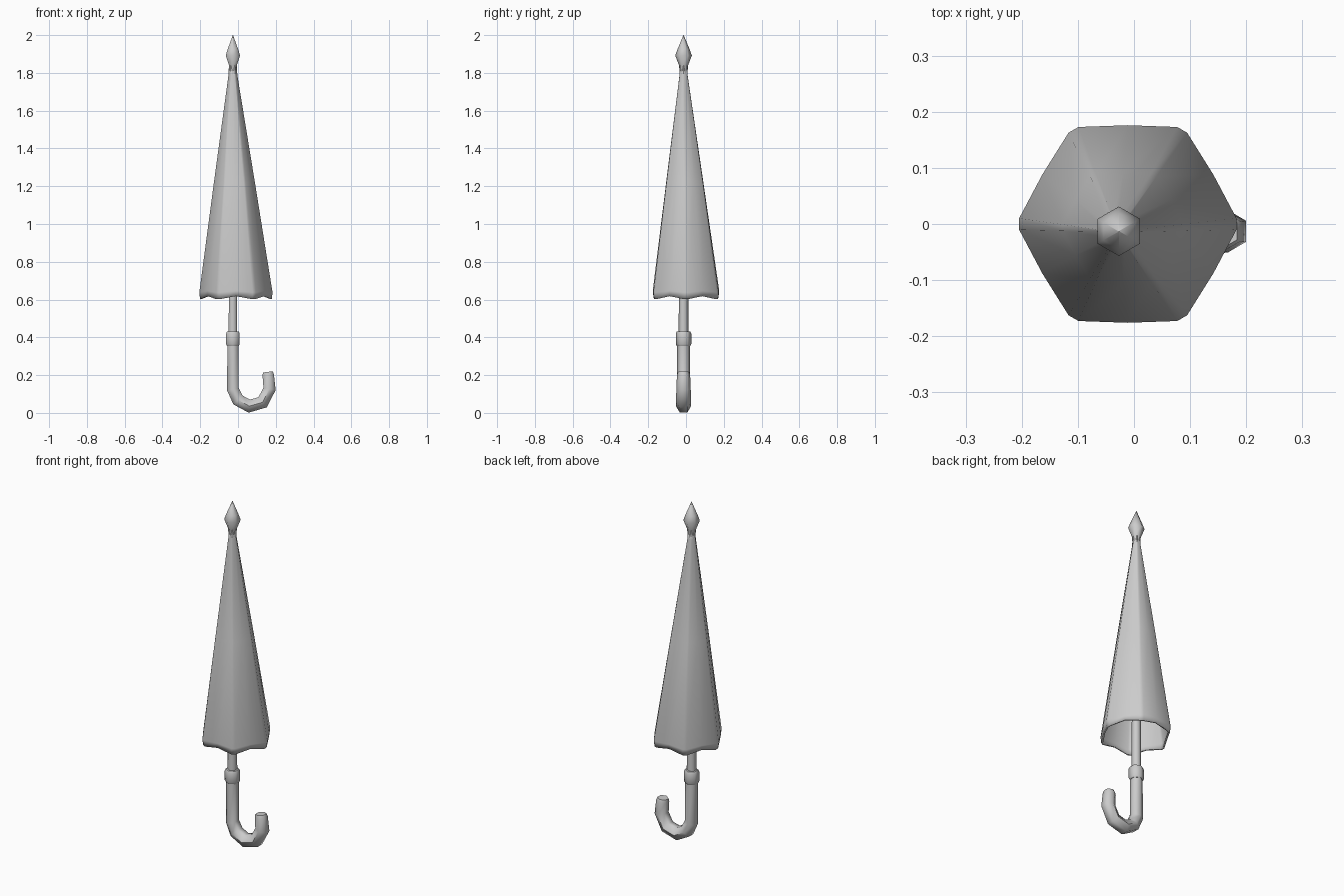
import bpy
import bmesh
from math import sin, cos, radians
from mathutils import Vector

if "Cube" in bpy.data.objects:
    bpy.data.objects.remove(bpy.data.objects["Cube"])

grey = bpy.data.materials.new("light grey")
grey.use_nodes = True
colour = (0.6, 0.6, 0.6, 1)
grey.diffuse_color = colour
grey.node_tree.nodes["Principled BSDF"].inputs["Base Color"].default_value = colour

AXIS_X, AXIS_Y = -0.027, -0.013


def loft(name, rings, closed, angle):
    """Skin a list of point rings, optionally capping both ends."""
    bm = bmesh.new()
    loops = [[bm.verts.new(p) for p in ring] for ring in rings]
    n = len(loops[0])
    for low, high in zip(loops, loops[1:]):
        for i in range(n):
            j = (i + 1) % n
            bm.faces.new((low[i], low[j], high[j], high[i]))
    if closed:
        bm.faces.new(loops[0])
        bm.faces.new(loops[-1])
        bmesh.ops.recalc_face_normals(bm, faces=bm.faces[:])
    mesh = bpy.data.meshes.new(name)
    bm.to_mesh(mesh)
    bm.free()
    mesh.materials.append(grey)
    obj = bpy.data.objects.new(name, mesh)
    bpy.context.collection.objects.link(obj)
    bpy.ops.object.select_all(action="DESELECT")
    obj.select_set(True)
    bpy.context.view_layer.objects.active = obj
    bpy.ops.object.shade_smooth_by_angle(angle=radians(angle))
    return obj


def hex_tube(name, path, angle=62):
    """Six-sided tube along (x, z, radius) points in the upright plane."""
    points = [Vector((x, AXIS_Y, z)) for x, z, r in path]
    side = Vector((0, 1, 0))
    rings = []
    for i, (centre, step) in enumerate(zip(points, path)):
        before = points[max(i - 1, 0)]
        after = points[min(i + 1, len(points) - 1)]
        if i in (0, len(points) - 1):
            tangent = (after - before).normalized()
        else:
            tangent = ((after - centre).normalized() + (centre - before).normalized()).normalized()
        across = side.cross(tangent)
        rings.append([centre + step[2] * (across * cos(radians(a)) + side * sin(radians(a)))
                      for a in range(30, 390, 60)])
    return loft(name, rings, True, angle)


# Pointed finial, shaft and collar share the upright axis
def upright(name, profile, angle=62):
    return hex_tube(name, [(AXIS_X, z, r) for z, r in profile], angle)


upright("finial", [(1.78, 0.019), (1.84, 0.024), (1.892, 0.044), (1.925, 0.032), (2.0, 0.001)], 75)
upright("shaft", [(0.38, 0.026), (1.8, 0.02)])
upright("collar", [(0.355, 0.036), (0.364, 0.041), (0.42, 0.041), (0.431, 0.036)])

# Hooked handle
hex_tube("handle", [(AXIS_X, 0.37, 0.034), (AXIS_X, 0.125, 0.036), (0.0, 0.068, 0.039),
                    (0.06, 0.036, 0.04), (0.13, 0.056, 0.04), (0.167, 0.127, 0.038),
                    (0.16, 0.2, 0.035), (0.158, 0.217, 0.03)])


# Closed canopy: six ribs with soft corners and slightly bowed panels
def canopy_ring(level, scale, blend, wave):
    ring = []
    for rib in range(6):
        for offset, radius, is_mid in ((-3, 0.194, 0), (3, 0.194, 0), (30, 0.176, 1)):
            a = radians(rib * 60 + offset)
            x = -0.011 + (AXIS_X + 0.011) * blend
            y = AXIS_Y * blend
            ring.append((x + radius * scale * cos(a), y + radius * scale * sin(a),
                         level + wave * is_mid))
    return ring


canopy = loft("canopy", [canopy_ring(0.602, 0.98, 0, 0.016), canopy_ring(0.638, 1, 0, 0.008),
                         canopy_ring(1.22, 0.56, 0.5, 0), canopy_ring(1.79, 0.12, 1, 0),
                         canopy_ring(1.84, 0.11, 1, -0.05)], False, 50)
shell = canopy.modifiers.new("fabric thickness", "SOLIDIFY")
shell.thickness = 0.01
shell.offset = -1
